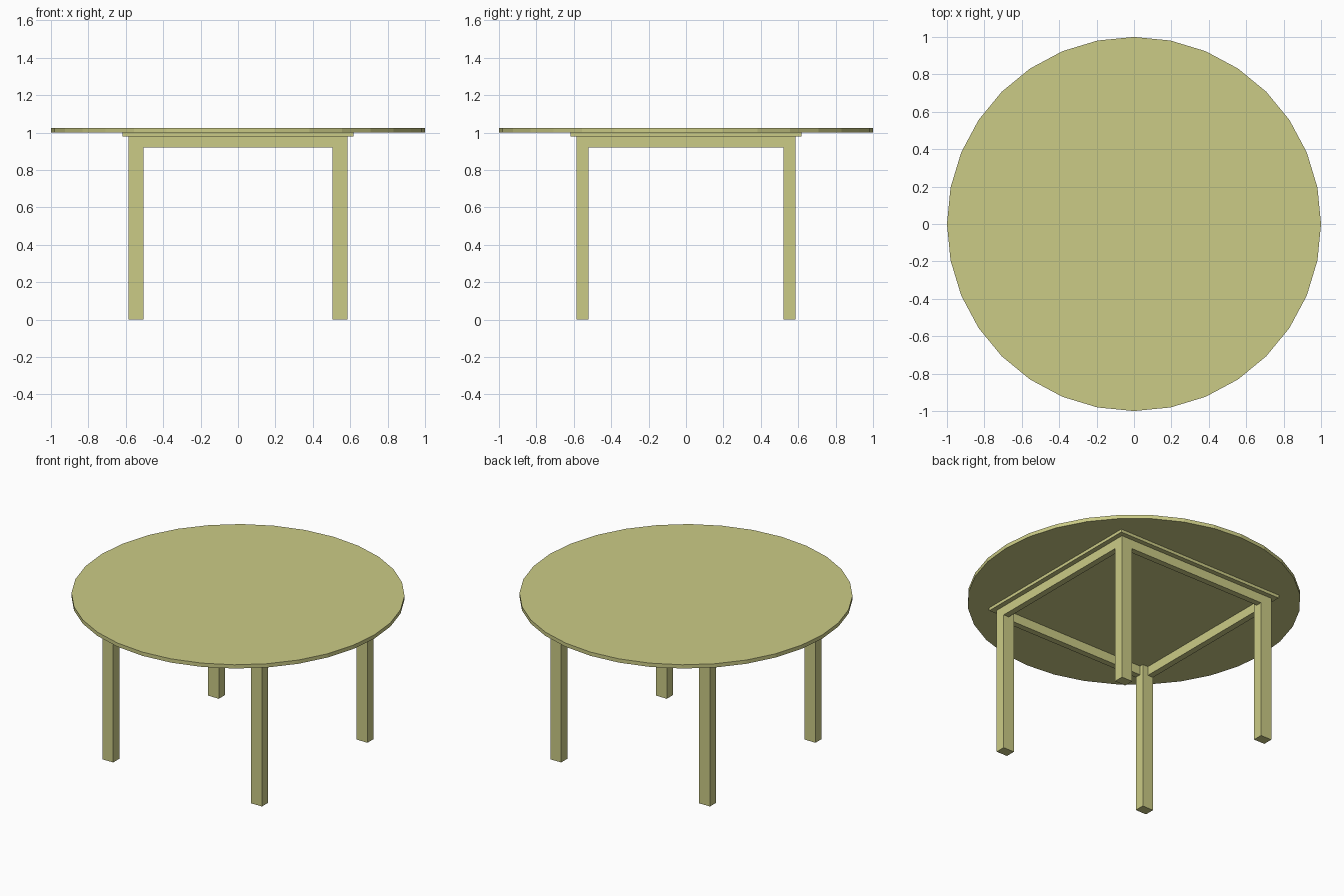
import bpy

if "Cube" in bpy.data.objects:
    bpy.data.objects.remove(bpy.data.objects["Cube"])

mat = bpy.data.materials.new("olive_wood")
mat.diffuse_color = (0.6, 0.6, 0.24, 1)
mat.use_nodes = True
mat.node_tree.nodes["Principled BSDF"].inputs["Base Color"].default_value = mat.diffuse_color


def finish(obj, name):
    obj.name = name
    obj.data.materials.append(mat)
    return obj


def box(name, x0, x1, y0, y1, z0, z1):
    bpy.ops.mesh.primitive_cube_add(
        size=1, location=((x0 + x1) / 2, (y0 + y1) / 2, (z0 + z1) / 2))
    obj = bpy.context.object
    obj.scale = (x1 - x0, y1 - y0, z1 - z0)
    bpy.ops.object.transform_apply(location=True, rotation=False, scale=True)
    return finish(obj, name)


def mirror(obj, x=False, y=False):
    mod = obj.modifiers.new("mirror", 'MIRROR')
    mod.use_axis = (x, y, False)
    mod.use_mirror_merge = False


OUT = 0.585              # outer faces of legs and rails
LEG_X, LEG_Y = 0.08, 0.065
RAIL = 0.04
PLATE_Z, RAIL_Z = 0.98, 0.92

# Round 32-sided top
bpy.ops.mesh.primitive_cylinder_add(vertices=32, radius=1, depth=0.025,
                                    location=(0, 0, 1.0125))
finish(bpy.context.object, "table_top")

# Square plate under the top
box("under_plate", -0.617, 0.617, -0.617, 0.617, PLATE_Z, 1.0)

# Four legs
legs = box("legs", OUT - LEG_X, OUT, OUT - LEG_Y, OUT, 0, PLATE_Z)
mirror(legs, x=True, y=True)

# Rails between the legs
ix, iy = OUT - LEG_X, OUT - LEG_Y
mirror(box("front_back_rails", -ix, ix, OUT - RAIL, OUT, RAIL_Z, PLATE_Z), y=True)
mirror(box("side_rails", OUT - RAIL, OUT, -iy, iy, RAIL_Z, PLATE_Z), x=True)
